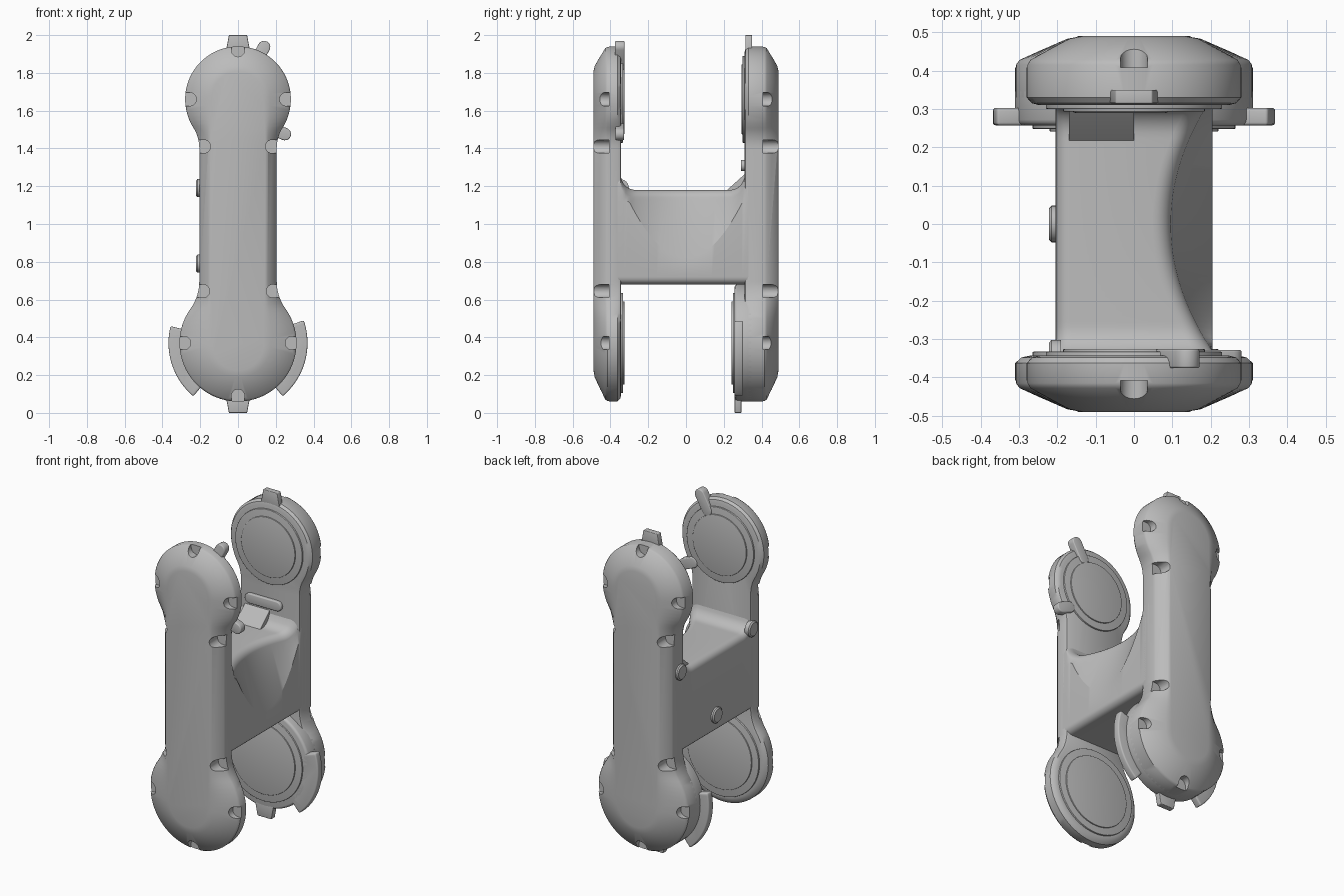
import bpy, bmesh, math
from mathutils import Vector

cube = bpy.data.objects.get("Cube")
if cube:
    bpy.data.objects.remove(cube, do_unlink=True)

grey = bpy.data.materials.new("matte grey")
grey.use_nodes = True
grey.diffuse_color = (0.5, 0.5, 0.5, 1)
grey.node_tree.nodes["Principled BSDF"].inputs["Base Color"].default_value = (0.5, 0.5, 0.5, 1)

WAIST, TOP_Z, TOP_R, LOW_Z, LOW_R = 0.205, 1.66, 0.28, 0.37, 0.31


def arc(cx, cz, r, a0, a1, n):
    """Points on an arc, angles in degrees."""
    angles = [math.radians(a0 + (a1 - a0) * i / n) for i in range(n + 1)]
    return [(cx + r * math.cos(a), cz + r * math.sin(a)) for a in angles]


def loft(name, rings):
    """Skin closed rings of 3D points and cap both ends."""
    bm = bmesh.new()
    rows = [[bm.verts.new(p) for p in ring] for ring in rings]
    n = len(rows[0])
    for a, b in zip(rows, rows[1:]):
        for i in range(n):
            bm.faces.new((a[i], a[(i + 1) % n], b[(i + 1) % n], b[i]))
    bm.faces.new(rows[0])
    bm.faces.new(rows[-1])
    bmesh.ops.recalc_face_normals(bm, faces=bm.faces)
    mesh = bpy.data.meshes.new(name)
    bm.to_mesh(mesh)
    bm.free()
    mesh.materials.append(grey)
    obj = bpy.data.objects.new(name, mesh)
    bpy.context.collection.objects.link(obj)
    return obj


def activate(obj):
    bpy.ops.object.select_all(action='DESELECT')
    obj.select_set(True)
    bpy.context.view_layer.objects.active = obj


def smooth(obj, degrees=35):
    activate(obj)
    bpy.ops.object.shade_smooth_by_angle(angle=math.radians(degrees))


def prism(name, pts, y0, y1, bevel=0.0):
    """Extrude an x-z profile along y, with optional rounded rims."""
    obj = loft(name, [[(x, y, z) for x, z in pts] for y in (y0, y1)])
    if bevel:
        mod = obj.modifiers.new("Bevel", 'BEVEL')
        mod.width, mod.segments, mod.angle_limit = bevel, 3, math.radians(40)
        activate(obj)
        bpy.ops.object.modifier_apply(modifier="Bevel")
    smooth(obj)
    return obj


def disc(name, z, r, y0, y1, bevel=0.0):
    return prism(name, arc(0, z, r, 0, 354, 59), y0, y1, bevel)


def capsule(x0, z0, x1, z1, r):
    """Rounded slot profile between two points."""
    a = math.degrees(math.atan2(z1 - z0, x1 - x0))
    return arc(x1, z1, r, a - 90, a + 90, 10) + arc(x0, z0, r, a + 90, a + 270, 10)


def dumbbell():
    """Two round heads joined to a straight waist by concave fillets."""
    def fillet(cz, head_r, r, sign):
        z = cz + sign * math.sqrt((head_r + r) ** 2 - (WAIST + r) ** 2)
        return z, math.degrees(math.atan2(z - cz, WAIST + r))
    r1, r2 = 0.2, 0.25
    z1, a1 = fillet(TOP_Z, TOP_R, r1, -1)
    z2, a2 = fillet(LOW_Z, LOW_R, r2, 1)
    half = arc(0, TOP_Z, TOP_R, 90, a1, 24)
    half += arc(WAIST + r1, z1, r1, 180 + a1, 180, 8)[1:]
    half += arc(WAIST + r2, z2, r2, 180, 180 + a2, 8)
    half += arc(0, LOW_Z, LOW_R, a2, -90, 24)[1:]
    return half + [(-x, z) for x, z in reversed(half[1:-1])]


def shell(name, side, inner):
    """Side housing: tapered outer cover, rounded inner rim, screw notches."""
    outline = dumbbell()
    steps = [(0.25, inner), (0.1, inner + 0.005), (0, inner + 0.02), (0, 0.415),
             (0.06, 0.428), (0.85, 0.483), (1.1, 0.49)]
    rings = []
    for f, y in steps:
        ring = []
        for x, z in outline:
            p, q = Vector((x, z)), Vector((0, min(max(z, 0.36), 1.67)))
            d = q - p
            p += d.normalized() * f * (d.length - 0.15)
            ring.append((p.x, side * y, p.y))
        rings.append(ring)
    obj = loft(name, rings)
    # notch positions with their outward direction
    notches = [(0, 1.92, 0, 1), (0, 0.09, 0, -1)]
    for s in (-1, 1):
        notches += [(s * 0.255, TOP_Z, s, 0), (s * 0.285, LOW_Z, s, 0),
                    (s * 0.18, 1.41, s, 0), (s * 0.185, 0.645, s, 0)]
    for x, z, dx, dz in notches:
        cutter = prism("notch_cutter", capsule(x, z, x + dx * 0.15, z + dz * 0.15, 0.035),
                       side * 0.408, side * 0.6)
        cutter.hide_render = True
        mod = obj.modifiers.new("Notch", 'BOOLEAN')
        mod.operation, mod.solver, mod.object = 'DIFFERENCE', 'EXACT', cutter
        activate(obj)
        bpy.ops.object.modifier_apply(modifier="Notch")
        bpy.data.objects.remove(cutter, do_unlink=True)
    smooth(obj)


def crossbar():
    """Bridge between housings, with end fillets and a scooped side."""
    rings = []
    count = 60
    for i in range(count + 1):
        y = 0.38 * math.sin(math.pi * (i / count - 0.5))
        rise = min(max(-y - 0.265, y - 0.23, 0), 0.08)
        top = 1.26 - math.sqrt(0.08 ** 2 - rise ** 2)
        depth = max(0, 0.125 * (1 - (y / 0.33) ** 2))
        crease = min(1.18 - 2.88 * depth, 1.12)
        lip = WAIST - depth * 0.86
        sec = arc(WAIST - 0.04, 0.72, 0.04, -90, 0, 5) + [(WAIST, crease)]
        sec += arc(lip - 0.05, top - 0.05, 0.05, 0, 90, 6)
        sec += arc(0.04 - WAIST, top - 0.04, 0.04, 90, 180, 5)
        sec += arc(0.04 - WAIST, 0.72, 0.04, 180, 270, 5)
        rings.append([(x, y, z) for x, z in sec])
    smooth(loft("crossbar", rings), 25)


# Housings and bridge
shell("front_housing", -1, 0.343)
shell("back_housing", 1, 0.31)
crossbar()

# Joint faces on the inner sides
for label, z, r, y in (("front_upper", TOP_Z, 0.23, -0.345), ("front_lower", LOW_Z, 0.265, -0.345),
                       ("back_upper", TOP_Z, 0.23, 0.312), ("back_lower", LOW_Z, 0.265, 0.26)):
    out = -1 if y > 0 else 1
    disc(label + "_joint_ring", z, r, y - out * 0.02, y + out * 0.012, 0.003)
    disc(label + "_joint_cap", z, r - 0.045, y, y + out * 0.019, 0.003)

# Thick lower back head with stop ears
disc("lower_back_hub", LOW_Z, LOW_R, 0.257, 0.36, 0.015)
for label, a0, a1 in (("right_stop_ear", -50, 19), ("left_stop_ear", 166, 230)):
    pts = arc(0, LOW_Z, 0.368, a0, a1, 24) + arc(0, LOW_Z, 0.24, a1, a0, 24)
    prism(label, pts, 0.257, 0.303, 0.008)

# Alignment tabs
prism("bottom_tab", [(-0.065, 0.09), (-0.048, 0), (0.048, 0), (0.065, 0.09)], 0.257, 0.293, 0.004)
prism("top_tab", [(-0.065, 1.91), (-0.048, 2), (0.048, 2), (0.065, 1.91)], 0.314, 0.35, 0.004)

# Rounded stop pins on the front housing
prism("upper_stop_pin", capsule(0.09, 1.85, 0.138, 1.937, 0.033), -0.376, -0.326, 0.006)
prism("side_stop_pin", capsule(0.19, 1.5, 0.248, 1.476, 0.033), -0.374, -0.328, 0.006)

# Raised bar and gusset on the back housing's inner wall
prism("raised_bar", capsule(-0.13, 1.31, 0.06, 1.31, 0.03), 0.29, 0.33, 0.006)
gusset = [(0.21, 1.17), (0.22, 1.182), (0.312, 1.265), (0.33, 1.17)]
smooth(loft("gusset", [[(x, y, z) for y, z in gusset] for x in (-0.17, 0)]))

# Side buttons
for label, y, z in (("front_button", -0.35, 1.19), ("back_button", 0.35, 1.19),
                    ("centre_button", 0, 0.79)):
    rings = [[(x, y + a, z + b) for a, b in arc(0, 0, r, 0, 345, 23)]
             for x, r in ((-0.19, 0.048), (-0.215, 0.048), (-0.222, 0.04))]
    smooth(loft(label, rings))
